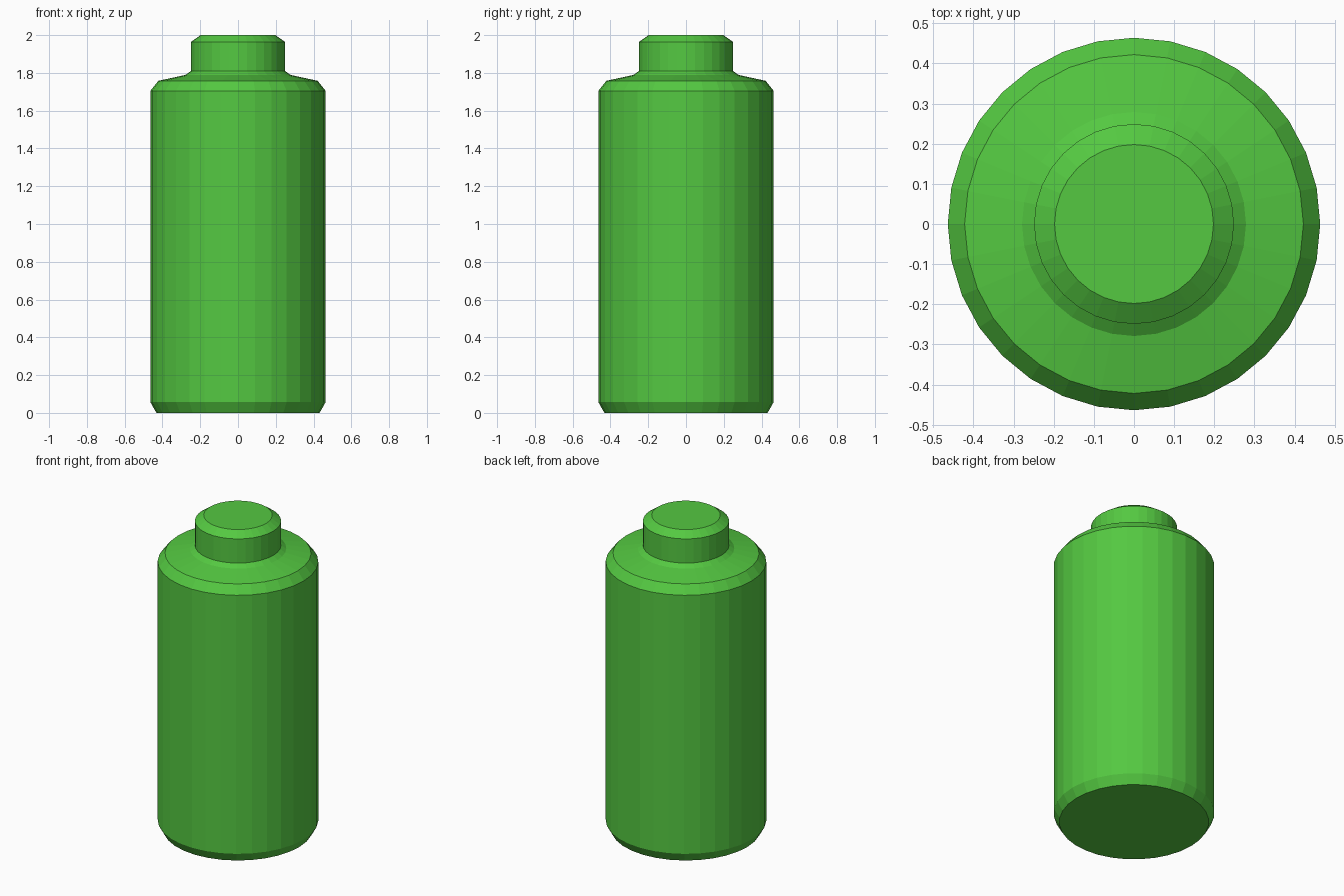
import bpy, bmesh, math

SIDES = 32

cube = bpy.data.objects.get("Cube")
if cube:
    bpy.data.objects.remove(cube, do_unlink=True)

green = bpy.data.materials.new("green")
green.use_nodes = True
colour = (0.089, 0.58, 0.053, 1.0)
green.diffuse_color = colour
green.node_tree.nodes["Principled BSDF"].inputs["Base Color"].default_value = colour


def lathe(name, profile, cap_bottom=False, cap_top=False):
    """Turn a (radius, height) profile around z into a flat-faced solid."""
    bm = bmesh.new()
    rings = []
    for r, z in profile:
        angles = [2 * math.pi * i / SIDES for i in range(SIDES)]
        rings.append([bm.verts.new((r * math.cos(a), r * math.sin(a), z)) for a in angles])
    for low, high in zip(rings, rings[1:]):
        for i in range(SIDES):
            j = (i + 1) % SIDES
            bm.faces.new((low[i], low[j], high[j], high[i]))
    if cap_bottom:
        bm.faces.new(rings[0][::-1])
    if cap_top:
        bm.faces.new(rings[-1])
    mesh = bpy.data.meshes.new(name)
    bm.to_mesh(mesh)
    bm.free()
    mesh.materials.append(green)
    obj = bpy.data.objects.new(name, mesh)
    bpy.context.collection.objects.link(obj)
    return obj


# Chamfered canister with a sloping shoulder and a small collar
lathe("body", [(0.432, 0), (0.464, 0.057), (0.464, 1.705), (0.422, 1.758),
               (0.279, 1.789), (0.249, 1.81)], cap_bottom=True)

# Chamfered top knob, joined to the collar
lathe("cap", [(0.249, 1.81), (0.249, 1.964), (0.198, 2.0)], cap_top=True)
